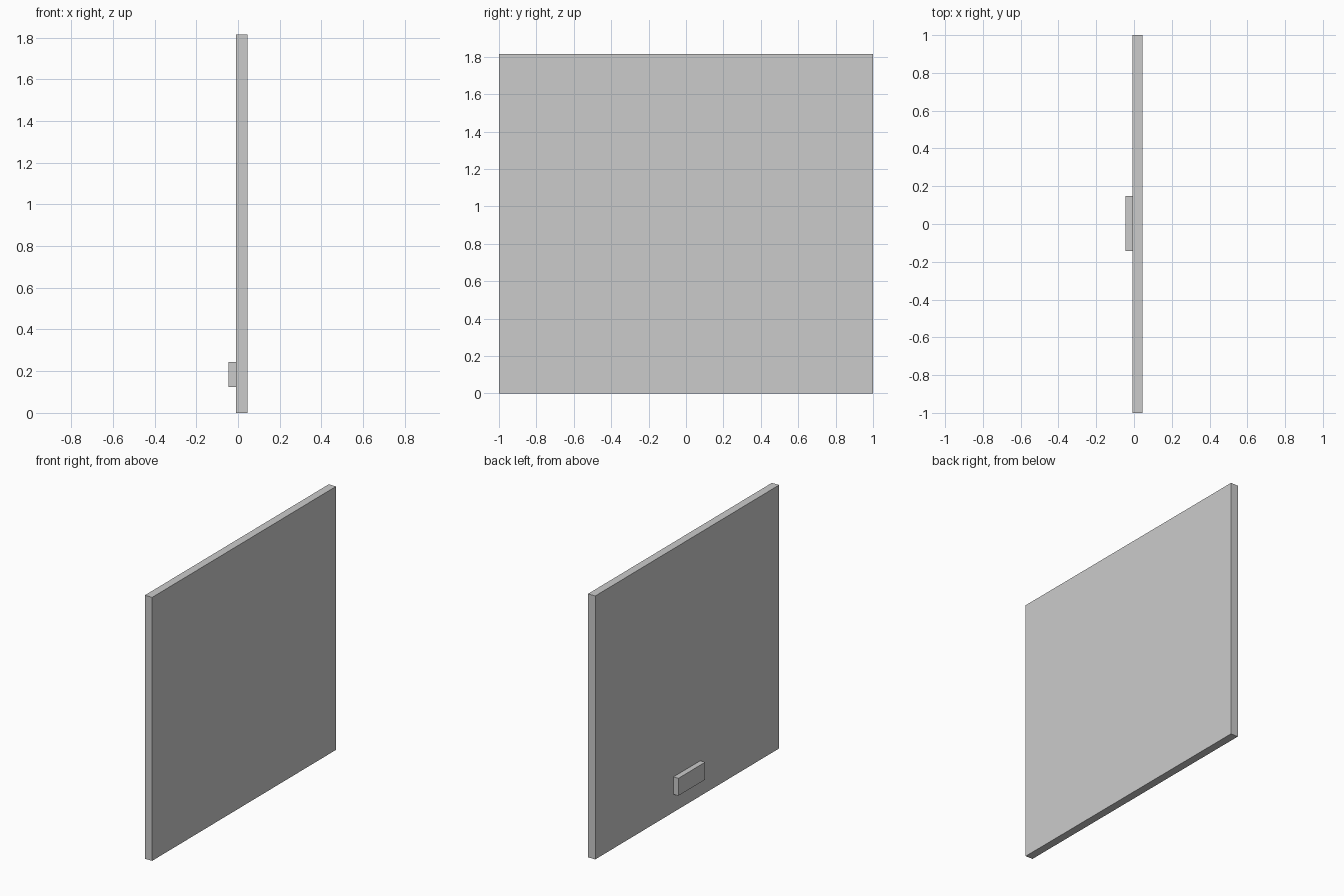
import bpy
import bmesh
from mathutils import Vector

if "Cube" in bpy.data.objects:
    bpy.data.objects.remove(bpy.data.objects["Cube"])


def box(name, lo, hi):
    """Axis-aligned box between two corners."""
    lo, hi = Vector(lo), Vector(hi)
    bm = bmesh.new()
    bmesh.ops.create_cube(bm, size=1)
    bmesh.ops.scale(bm, vec=hi - lo, verts=bm.verts)
    mesh = bpy.data.meshes.new(name)
    bm.to_mesh(mesh)
    bm.free()
    obj = bpy.data.objects.new(name, mesh)
    obj.location = (lo + hi) / 2
    bpy.context.collection.objects.link(obj)
    return obj


# Large flat upright panel
box("panel", (-0.009, -1.0, 0.0), (0.046, 1.0, 1.814))

# Small block low on the back face of the panel
box("handle_block", (-0.046, -0.143, 0.123), (-0.009, 0.149, 0.243))
